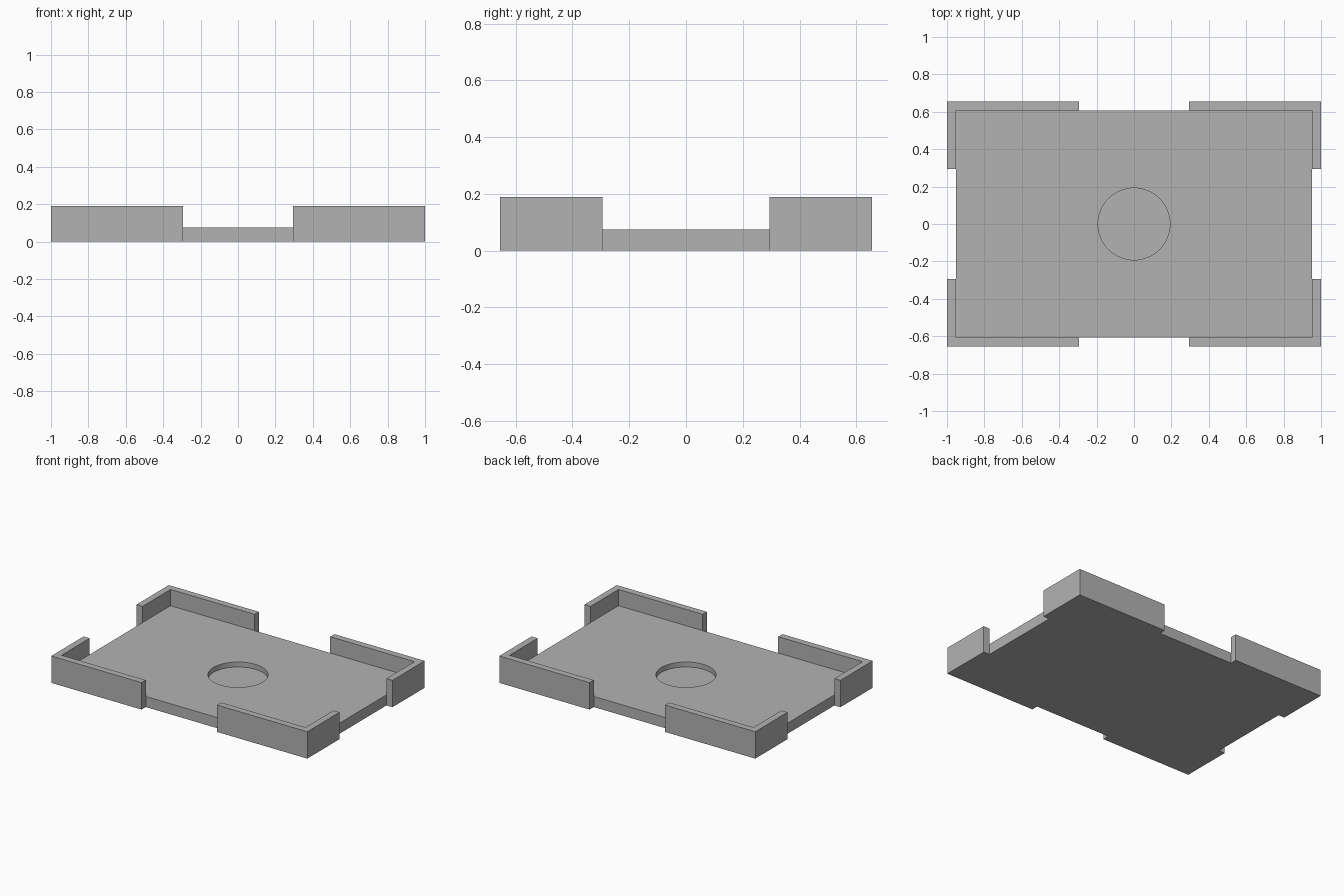
import bpy
import bmesh
import math

cube = bpy.data.objects.get("Cube")
if cube:
    bpy.data.objects.remove(cube, do_unlink=True)

# Overall half sizes, wall thickness and heights
HALF_X, HALF_Y, WALL = 1.0, 0.655, 0.047
GAP = 0.295
BASE_TOP, WALL_TOP = 0.075, 0.19
RECESS_RADIUS, RECESS_FLOOR = 0.192, 0.04

grey = bpy.data.materials.new("plain_grey")
grey.use_nodes = True
colour = (0.45, 0.45, 0.45, 1)
grey.diffuse_color = colour
grey.node_tree.nodes["Principled BSDF"].inputs["Base Color"].default_value = colour


def extruded(name, outline, bottom, top):
    """Solid made by raising a flat outline from bottom to top."""
    bm = bmesh.new()
    face = bm.faces.new([bm.verts.new((x, y, bottom)) for x, y in outline])
    raised = bmesh.ops.extrude_face_region(bm, geom=[face])["geom"]
    verts = [v for v in raised if isinstance(v, bmesh.types.BMVert)]
    bmesh.ops.translate(bm, verts=verts, vec=(0, 0, top - bottom))
    bmesh.ops.recalc_face_normals(bm, faces=bm.faces)
    mesh = bpy.data.meshes.new(name)
    bm.to_mesh(mesh)
    bm.free()
    mesh.materials.append(grey)
    obj = bpy.data.objects.new(name, mesh)
    bpy.context.collection.objects.link(obj)
    return obj


def apply_modifier(obj, modifier):
    bpy.ops.object.select_all(action="DESELECT")
    bpy.context.view_layer.objects.active = obj
    obj.select_set(True)
    bpy.ops.object.modifier_apply(modifier=modifier.name)


# Tray base with a shallow round recess
ix, iy = HALF_X - WALL, HALF_Y - WALL
base = extruded("tray_base", [(-ix, -iy), (ix, -iy), (ix, iy), (-ix, iy)], 0, BASE_TOP)
steps = 64
circle = [(RECESS_RADIUS * math.cos(math.tau * i / steps),
           RECESS_RADIUS * math.sin(math.tau * i / steps)) for i in range(steps)]
cutter = extruded("recess_cutter", circle, RECESS_FLOOR, WALL_TOP)
cutter.hide_render = True
cut = base.modifiers.new("recess", "BOOLEAN")
cut.operation = "DIFFERENCE"
cut.solver = "EXACT"
cut.object = cutter
apply_modifier(base, cut)
bpy.data.objects.remove(cutter, do_unlink=True)
bpy.ops.object.shade_smooth_by_angle(angle=math.radians(30))

# L-shaped corner wall, mirrored to all four corners
corner = [(GAP, iy), (ix, iy), (ix, GAP), (HALF_X, GAP), (HALF_X, HALF_Y), (GAP, HALF_Y)]
walls = extruded("corner_walls", corner, 0, WALL_TOP)
mirror = walls.modifiers.new("four_corners", "MIRROR")
mirror.use_axis = (True, True, False)
apply_modifier(walls, mirror)
